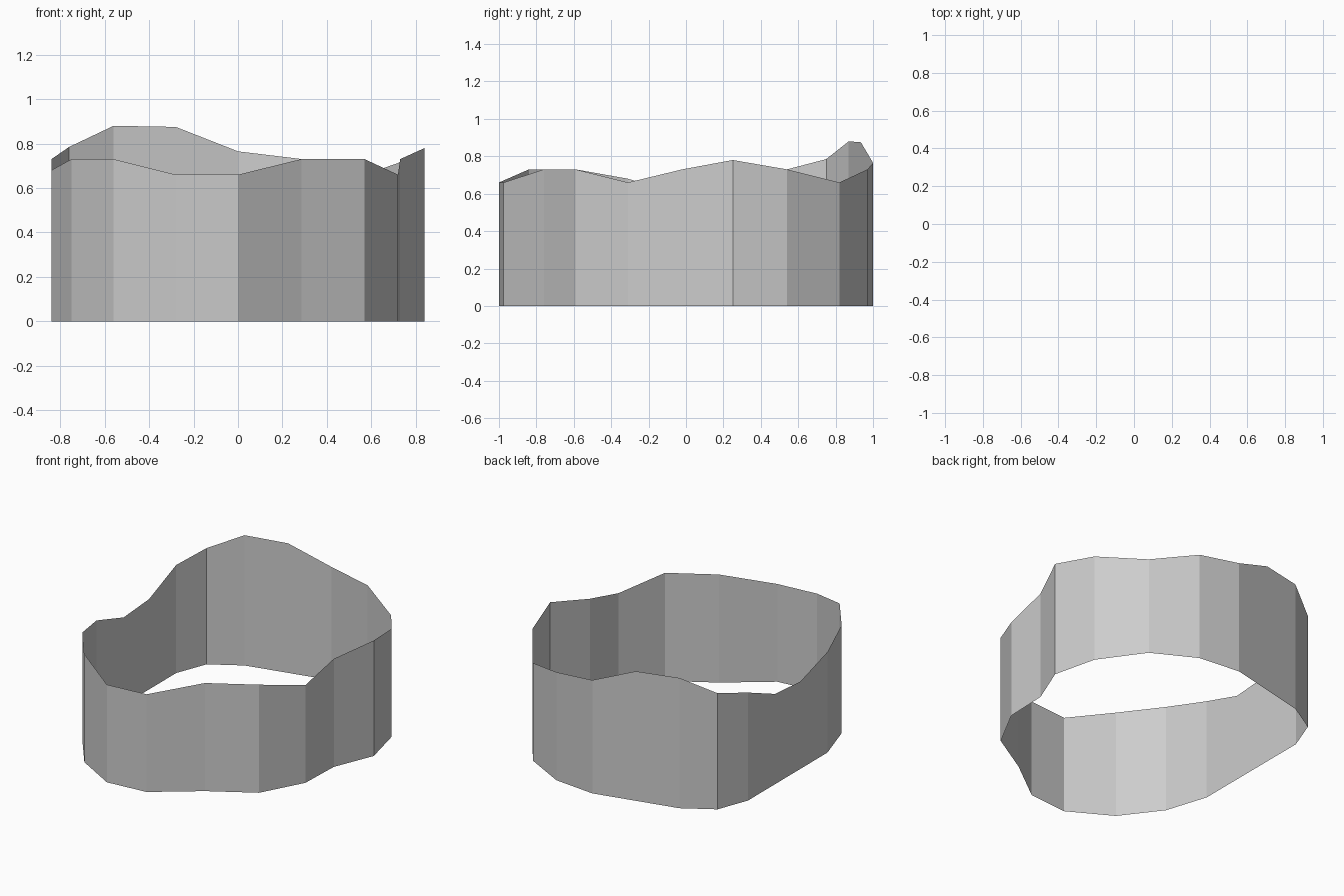
import bpy
import bmesh

# Outline of the band, counter-clockwise: x, y, height of the wavy top edge
RIM = [
    (0.00, -0.975, 0.66), (0.285, -0.76, 0.73), (0.57, -0.59, 0.73),
    (0.72, -0.31, 0.66), (0.73, -0.02, 0.73), (0.84, 0.25, 0.78),
    (0.77, 0.54, 0.73), (0.57, 0.82, 0.66), (0.29, 0.97, 0.73),
    (0.00, 1.00, 0.765), (-0.28, 0.935, 0.875), (-0.56, 0.87, 0.88),
    (-0.76, 0.75, 0.785), (-0.84, 0.54, 0.73), (-0.84, 0.25, 0.61),
    (-0.84, -0.02, 0.59), (-0.84, -0.31, 0.68), (-0.75, -0.59, 0.73),
    (-0.56, -0.84, 0.73), (-0.28, -1.00, 0.66),
]

grey = bpy.data.materials.new("light grey")
grey.diffuse_color = (0.61, 0.61, 0.61, 1)

# Single-sheet wall, open at top and bottom
bm = bmesh.new()
low = [bm.verts.new((x, y, 0)) for x, y, z in RIM]
high = [bm.verts.new(p) for p in RIM]
n = len(RIM)
for i in range(n):
    j = (i + 1) % n
    bm.faces.new((low[i], low[j], high[j], high[i]))

mesh = bpy.data.meshes.new("wavy_band")
bm.to_mesh(mesh)
bm.free()
mesh.materials.append(grey)
band = bpy.data.objects.new("wavy_band", mesh)
bpy.context.collection.objects.link(band)
